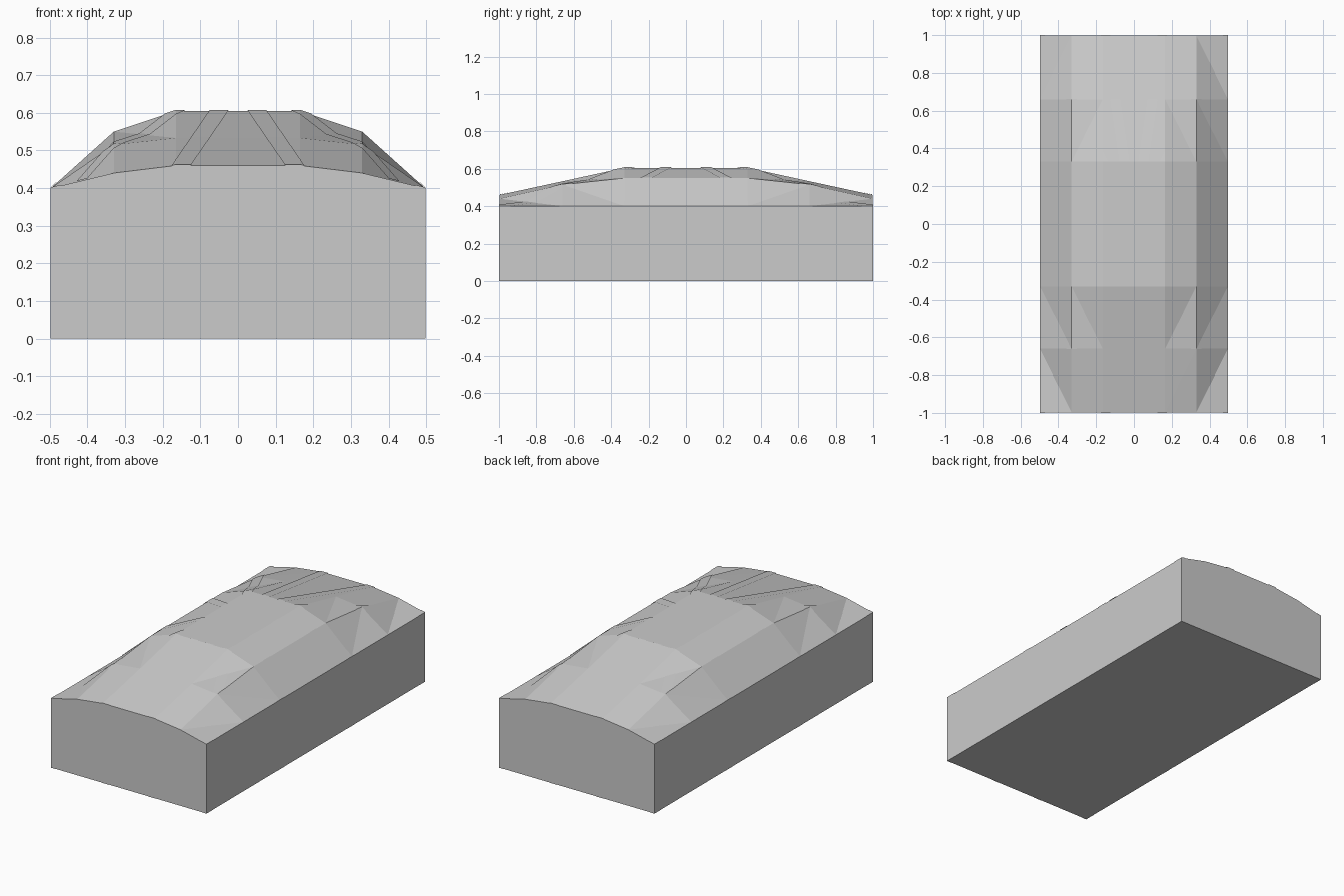
import bpy, bmesh
from mathutils import Vector

if "Cube" in bpy.data.objects:
    bpy.data.objects.remove(bpy.data.objects["Cube"])

XS = [-0.497, -0.33, -0.165, 0.165, 0.33, 0.497]
YS = [-0.998, -0.66, -0.33, 0.33, 0.66, 0.998]
# Top heights for one quarter: rows from end to middle, columns from side to middle
HEIGHTS = [[0.40, 0.44, 0.46], [0.40, 0.515, 0.533], [0.40, 0.55, 0.605]]


def cargo_mesh(with_bottom):
    bm = bmesh.new()
    top = [[bm.verts.new((x, y, HEIGHTS[min(j, 5 - j)][min(i, 5 - i)]))
            for i, x in enumerate(XS)] for j, y in enumerate(YS)]
    # Domed cover
    for j in range(5):
        for i in range(5):
            bm.faces.new((top[j][i], top[j][i + 1], top[j + 1][i + 1], top[j + 1][i]))
    # Straight walls below the rim
    rim = top[0][:] + [r[5] for r in top[1:]] + top[5][4::-1] + [r[0] for r in top[4:0:-1]]
    low = [bm.verts.new((v.co.x, v.co.y, 0)) for v in rim]
    n = len(rim)
    for k in range(n):
        m = (k + 1) % n
        bm.faces.new((low[k], low[m], rim[m], rim[k]))
    if with_bottom:
        bm.faces.new(low[::-1])
    bmesh.ops.triangulate(bm, faces=bm.faces[:])
    return bm


def add_object(name, bm):
    bmesh.ops.recalc_face_normals(bm, faces=bm.faces[:])
    mesh = bpy.data.meshes.new(name)
    bm.to_mesh(mesh)
    bm.free()
    obj = bpy.data.objects.new(name, mesh)
    bpy.context.collection.objects.link(obj)


def strap(name, direction, width=0.05):
    # Cut a strip through the centre out of the cover, then lift it slightly
    bm = cargo_mesh(False)
    d = Vector(direction).normalized()
    side = Vector((d.y, -d.x, 0))
    for s in (1, -1):
        bmesh.ops.bisect_plane(bm, geom=bm.verts[:] + bm.edges[:] + bm.faces[:],
                               plane_co=side * s * width / 2, plane_no=side * s,
                               clear_outer=True)
    bmesh.ops.scale(bm, vec=(1.002, 1.002, 1.005), verts=bm.verts[:])
    add_object(name, bm)


# Covered load
add_object("covered_box", cargo_mesh(True))

# Straps radiating from the middle
for s, label in ((1, "a"), (-1, "b")):
    strap("end_strap_" + label, (s * 0.15, 1, 0))
    strap("corner_strap_" + label, (s * 0.5, 1, 0))
    strap("side_strap_" + label, (s * 0.5, 0.32, 0))
